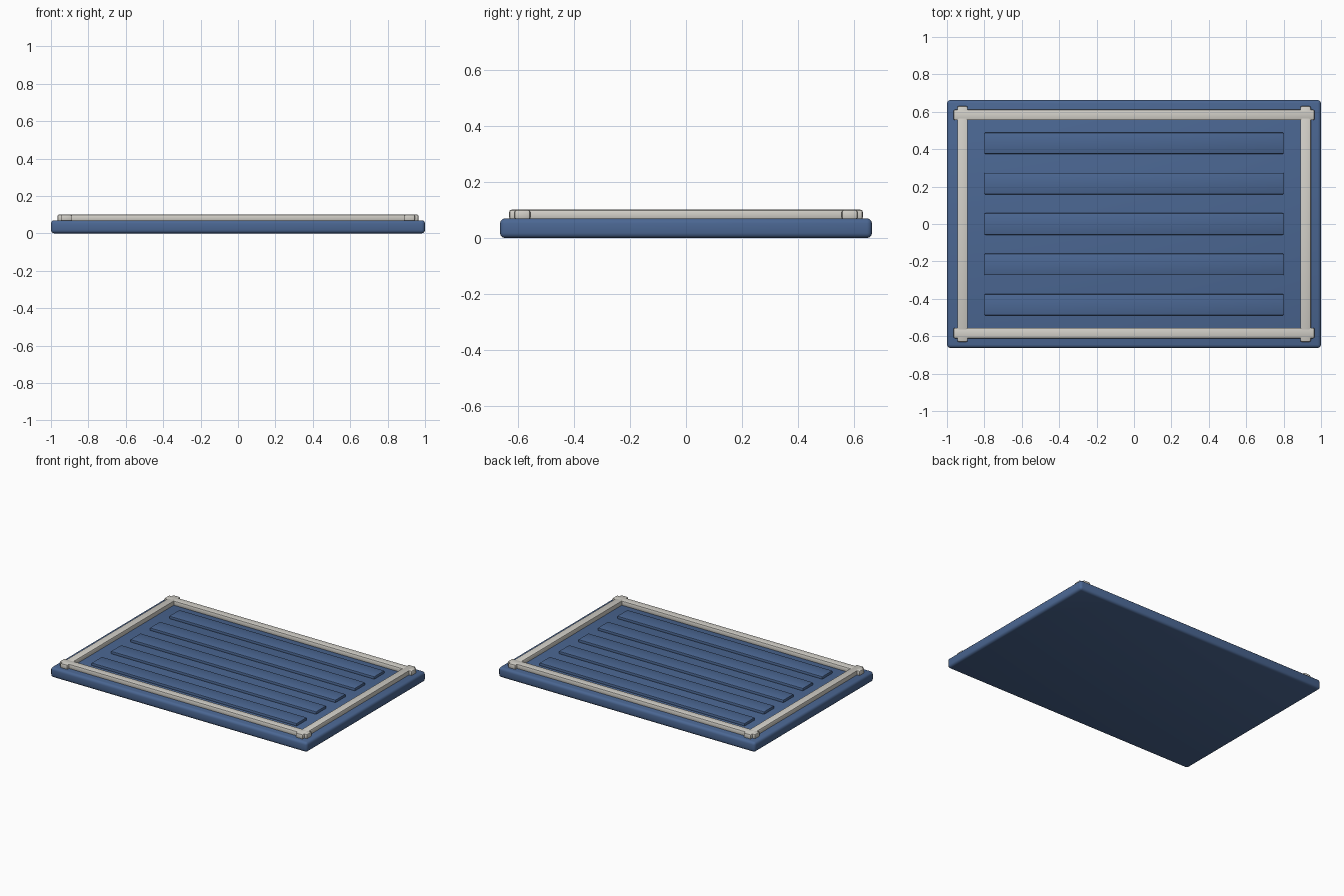
import bpy

if "Cube" in bpy.data.objects:
    bpy.data.objects.remove(bpy.data.objects["Cube"])

def material(name, color):
    m = bpy.data.materials.new(name)
    m.diffuse_color = color
    m.use_nodes = True
    m.node_tree.nodes["Principled BSDF"].inputs["Base Color"].default_value = m.diffuse_color
    return m

blue = material("blue_fabric", (0.07, 0.135, 0.29, 1))
cream = material("cream_trim", (0.65, 0.63, 0.58, 1))

def box(name, center, size, mat, radius, segments=2):
    """Rounded box from a scaled cube and a bevel modifier."""
    bpy.ops.mesh.primitive_cube_add(size=1, location=center)
    ob = bpy.context.object
    ob.name = name
    ob.scale = size
    bpy.ops.object.transform_apply(location=False, rotation=False, scale=True)
    ob.data.materials.append(mat)
    bevel = ob.modifiers.new("rounding", "BEVEL")
    bevel.width = radius
    bevel.segments = segments
    bpy.ops.object.modifier_apply(modifier="rounding")
    bpy.ops.object.shade_smooth_by_angle()
    return ob

# Padded base slab
box("base_pad", (0, 0, 0.035), (2, 1.326, 0.07), blue, 0.018, 3)

# Raised border: rails cross and overhang at the corners
for side, label in ((-1, "front"), (1, "back")):
    box(label + "_rail", (0, side * 0.583, 0.083), (1.93, 0.056, 0.036), cream, 0.008)
for side, label in ((-1, "left"), (1, "right")):
    box(label + "_rail", (side * 0.917, 0, 0.083), (0.056, 1.26, 0.036), cream, 0.008)

# Raised cushion strips
for i in range(5):
    box(f"strip_{i + 1}", (0, (i - 2) * 0.216, 0.076), (1.6, 0.115, 0.024), blue, 0.006)
